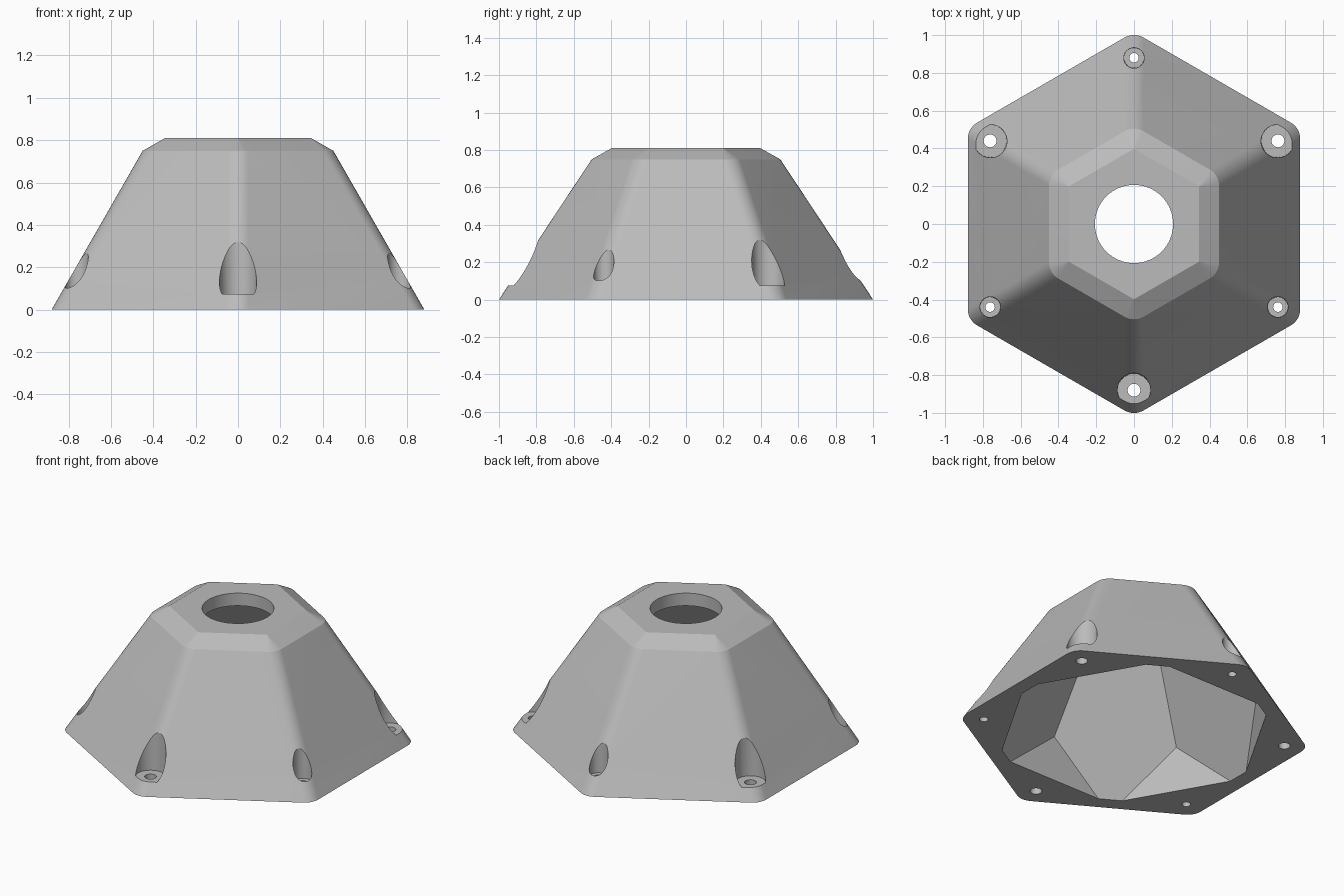
import bpy, bmesh, math
from mathutils import Vector

cube = bpy.data.objects.get("Cube")
if cube:
    bpy.data.objects.remove(cube)

SLOPE = 0.573          # inward lean of the walls per unit of height
BASE, RIM, TOP = 0.88, 0.75, 0.81

grey = bpy.data.materials.new("light_grey")
grey.use_nodes = True
colour = (0.5, 0.5, 0.5, 1)
grey.diffuse_color = colour
grey.node_tree.nodes["Principled BSDF"].inputs["Base Color"].default_value = colour


def polar(radius, angle, z=0):
    return Vector((radius * math.cos(angle), radius * math.sin(angle), z))


def hex_ring(apothem, round_radius, z, steps):
    """Hexagon outline with rounded corners pointing along y."""
    corner = (apothem - round_radius) / math.cos(math.pi / 6)
    points = []
    for k in range(6):
        mid = math.pi / 2 + k * math.pi / 3
        for s in range(steps + 1):
            turn = mid + (s / steps - 0.5) * math.pi / 3 if steps else mid
            points.append(polar(corner, mid, z) + polar(round_radius, turn))
    return points


def loft(bm, rings):
    """Skin a stack of equal rings and cap both ends."""
    loops = [[bm.verts.new(p) for p in ring] for ring in rings]
    n = len(loops[0])
    for low, high in zip(loops, loops[1:]):
        for i in range(n):
            j = (i + 1) % n
            bm.faces.new((low[i], low[j], high[j], high[i]))
    bm.faces.new(loops[0][::-1])
    bm.faces.new(loops[-1])


def make_object(name, bm):
    bmesh.ops.recalc_face_normals(bm, faces=bm.faces[:])
    mesh = bpy.data.meshes.new(name)
    bm.to_mesh(mesh)
    bm.free()
    obj = bpy.data.objects.new(name, mesh)
    bpy.context.collection.objects.link(obj)
    mesh.materials.append(grey)
    return obj


def round_cutter(name, centre, r_low, r_high, z_low, z_high, sides=48):
    bm = bmesh.new()
    loft(bm, [[centre + polar(r, 2 * math.pi * i / sides, z) for i in range(sides)]
              for r, z in ((r_low, z_low), (r_high, z_high))])
    return make_object(name, bm)


# Outer shell: rounded hexagonal frustum with a chamfered top
bm = bmesh.new()
loft(bm, [hex_ring(BASE, 0.1, 0, 10),
          hex_ring(BASE - SLOPE * RIM, 0.1, RIM, 10),
          hex_ring(0.345, 0.004, TOP, 10)])
housing = make_object("housing", bm)

# Hollow inside, with its lower corners cut off to leave solid screw bosses
bm = bmesh.new()
loft(bm, [hex_ring(0.785 - SLOPE * z, 0, z, 0) for z in (-0.1, 0.73)])
for k in range(6):
    normal = polar(1, math.pi / 2 + k * math.pi / 3)
    cut = bmesh.ops.bisect_plane(bm, geom=bm.verts[:] + bm.edges[:] + bm.faces[:],
                                 plane_co=normal * 0.715, plane_no=normal, clear_outer=True)
    edges = [e for e in cut["geom_cut"] if isinstance(e, bmesh.types.BMEdge)]
    bmesh.ops.edgeloop_fill(bm, edges=edges)
cutters = [make_object("cavity_cutter", bm)]

# Round opening in the top plate
cutters.append(round_cutter("top_opening_cutter", Vector(), 0.207, 0.207, 0.6, 1, 64))

# Screw recesses and holes, alternating large and small
for k in range(6):
    centre = polar(0.88, math.pi / 2 + k * math.pi / 3)
    recess, hole = (0.087, 0.034) if k % 2 else (0.053, 0.025)
    cutters.append(round_cutter("recess_cutter", centre, recess, recess + 0.006, 0.075, 0.5))
    cutters.append(round_cutter("screw_hole_cutter", centre, hole, hole, -0.1, 0.2, 32))

# Carve everything out of the shell
bpy.context.view_layer.objects.active = housing
for cutter in cutters:
    cutter.hide_render = True
    mod = housing.modifiers.new("carve", "BOOLEAN")
    mod.operation, mod.solver, mod.object = "DIFFERENCE", "EXACT", cutter
    bpy.ops.object.modifier_apply(modifier=mod.name)
    bpy.data.objects.remove(cutter)

bpy.ops.object.select_all(action="DESELECT")
housing.select_set(True)
bpy.ops.object.shade_smooth_by_angle(angle=math.radians(25))
